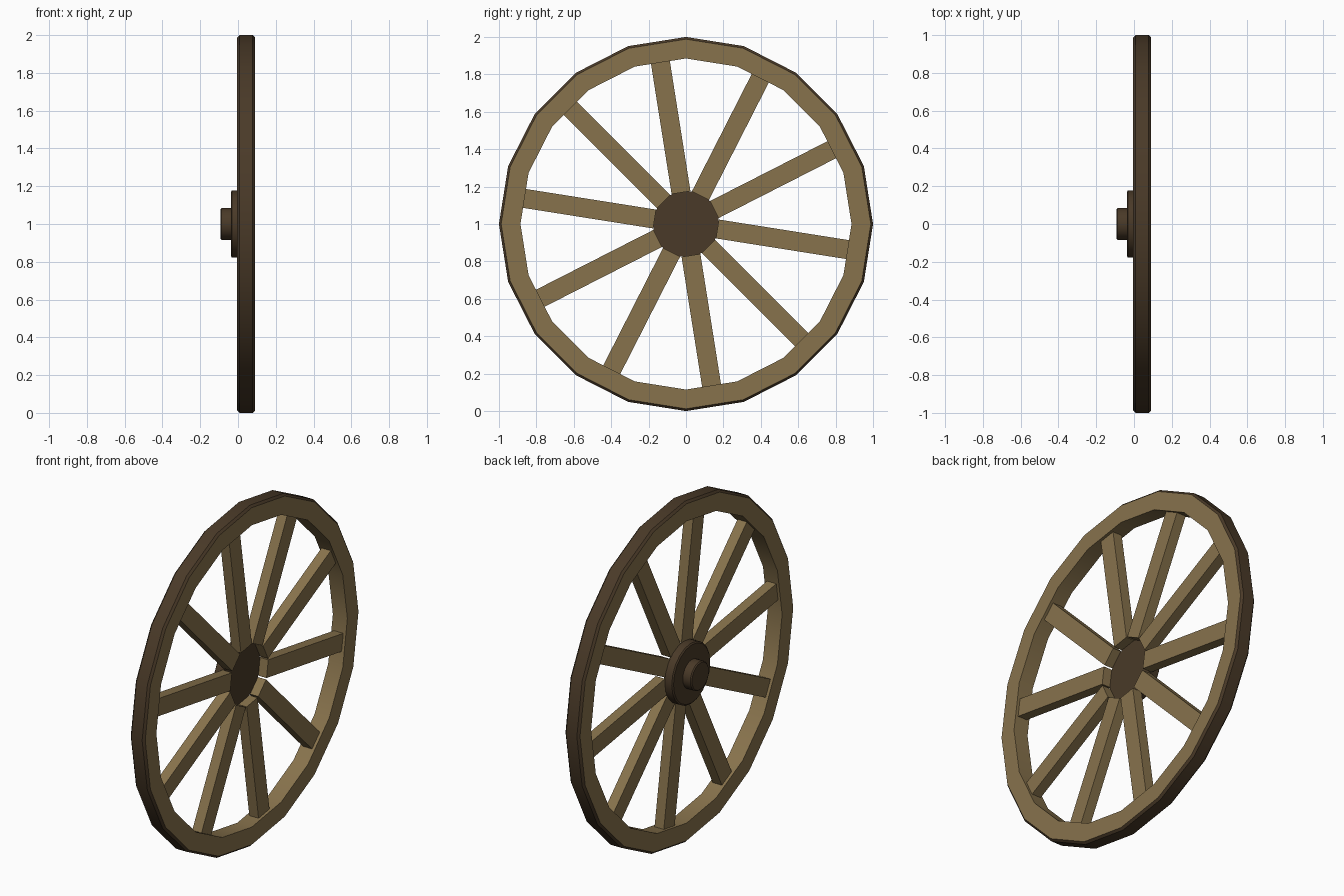
import bpy, bmesh, math
from mathutils import Matrix, Vector

if "Cube" in bpy.data.objects:
    bpy.data.objects.remove(bpy.data.objects["Cube"])


def material(name, rgb):
    m = bpy.data.materials.new(name)
    m.diffuse_color = (*rgb, 1)
    m.use_nodes = True
    m.node_tree.nodes["Principled BSDF"].inputs["Base Color"].default_value = m.diffuse_color
    return m


LIGHT = material("light wood", (0.245, 0.170, 0.073))
DARK = material("dark wood", (0.068, 0.042, 0.021))
CENTRE = Vector((0, 0, 1))


def finish(name, bm, mats):
    bmesh.ops.recalc_face_normals(bm, faces=bm.faces[:])
    me = bpy.data.meshes.new(name)
    bm.to_mesh(me)
    bm.free()
    for m in mats:
        me.materials.append(m)
    ob = bpy.data.objects.new(name, me)
    bpy.context.collection.objects.link(ob)
    return ob


def smooth(ob, angle=30):
    bpy.ops.object.select_all(action='DESELECT')
    ob.select_set(True)
    bpy.context.view_layer.objects.active = ob
    bpy.ops.object.shade_smooth_by_angle(angle=math.radians(angle))


def lathe(name, profile, sides, mats, closed, dark_segments=()):
    """Turn (x, radius) points around the wheel axle, along x."""
    bm = bmesh.new()
    rings = []
    for x, r in profile:
        rings.append([bm.verts.new((x, r * math.sin(a), 1 + r * math.cos(a)))
                      for a in (math.tau * i / sides for i in range(sides))])
    n = len(rings)
    for k in range(n if closed else n - 1):
        a, b = rings[k], rings[(k + 1) % n]
        for i in range(sides):
            j = (i + 1) % sides
            f = bm.faces.new((a[i], a[j], b[j], b[i]))
            f.material_index = 1 if k in dark_segments else 0
    if not closed:
        bm.faces.new(rings[0])
        bm.faces.new(rings[-1])
    ob = finish(name, bm, mats)
    smooth(ob)
    return ob


# rim: light sides and inside, dark bevelled tread
lathe("rim",
      [(-0.004, 0.885), (-0.004, 0.988), (0.008, 1.0),
       (0.078, 1.0), (0.09, 0.988), (0.09, 0.885)],
      20, [LIGHT, DARK], True, dark_segments=(1, 2, 3))

# hub disc with a short axle stub on the inner side
lathe("hub",
      [(0.02, 0.178), (-0.032, 0.178), (-0.038, 0.170), (-0.038, 0.084),
       (-0.087, 0.084), (-0.093, 0.078)],
      20, [DARK], False)

# ten flat spokes, each meeting the middle of a rim facet
bm = bmesh.new()
for k in range(10):
    turn = Matrix.Rotation(math.radians(9 + 36 * k), 4, 'X')
    r0, r1 = 0.17, 0.878
    local = (Matrix.Translation((0.043, 0, (r0 + r1) / 2))
             @ Matrix.Diagonal((0.06, 0.102, r1 - r0, 1)))
    bmesh.ops.create_cube(bm, size=1,
                          matrix=Matrix.Translation(CENTRE) @ turn @ local)
finish("spokes", bm, [LIGHT])
